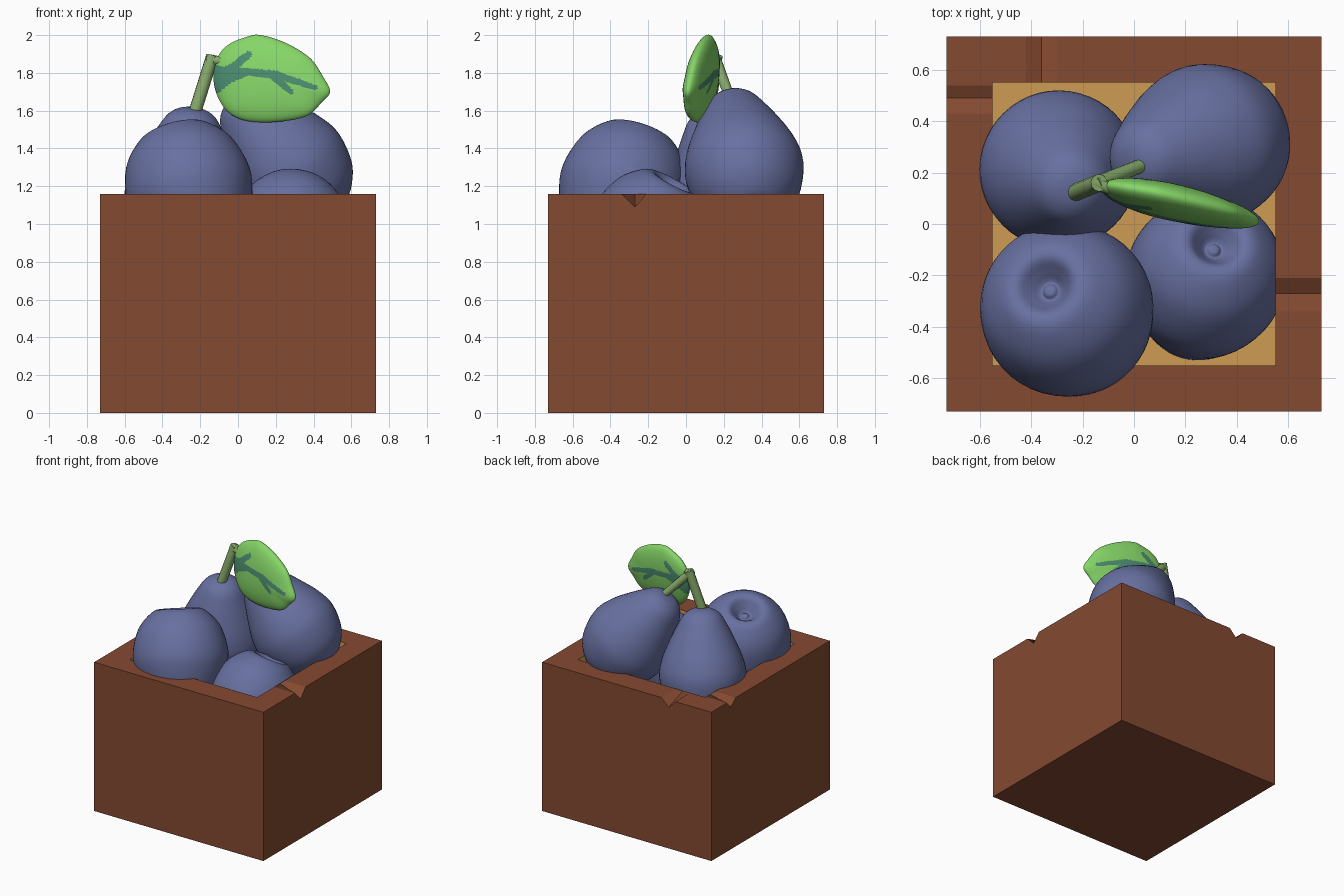
import bpy, bmesh, math
from mathutils import Vector, Matrix

if "Cube" in bpy.data.objects:
    bpy.data.objects.remove(bpy.data.objects["Cube"])


def material(name, rgb):
    m = bpy.data.materials.new(name)
    m.diffuse_color = (*rgb, 1)
    m.use_nodes = True
    m.node_tree.nodes["Principled BSDF"].inputs["Base Color"].default_value = m.diffuse_color
    return m


BROWN = material("brown wood", (0.231, 0.067, 0.030))
TAN = material("tan lining", (0.617, 0.332, 0.089))
BLUE = material("blue fruit", (0.138, 0.162, 0.352))
GREEN = material("leaf green", (0.238, 0.672, 0.138))
VEIN = material("vein teal", (0.072, 0.262, 0.162))
STEM = material("stem green", (0.238, 0.392, 0.144))


def finish(bm, name, mats, smooth=True):
    bmesh.ops.remove_doubles(bm, verts=bm.verts, dist=1e-5)
    bmesh.ops.recalc_face_normals(bm, faces=bm.faces)
    me = bpy.data.meshes.new(name)
    bm.to_mesh(me)
    bm.free()
    for m in mats:
        me.materials.append(m)
    for p in me.polygons:
        p.use_smooth = smooth
    ob = bpy.data.objects.new(name, me)
    bpy.context.collection.objects.link(ob)
    return ob


def spline(pts, n, closed=False):
    """Catmull-Rom curve through 2D points."""
    k = len(pts)
    get = (lambda i: Vector(pts[i % k])) if closed else (lambda i: Vector(pts[min(max(i, 0), k - 1)]))
    out = []
    for i in range(k if closed else k - 1):
        a, b, c, d = get(i - 1), get(i), get(i + 1), get(i + 2)
        for j in range(n):
            t = j / n
            out.append(0.5 * (2 * b + (c - a) * t + (2 * a - 5 * b + 4 * c - d) * t * t
                              + (3 * b - a - 3 * c + d) * t ** 3))
    if not closed:
        out.append(get(k - 1))
    return out


def bridge(bm, r0, r1, mat=0):
    for i in range(len(r0)):
        j = (i + 1) % len(r0)
        vs = list(dict.fromkeys((r0[i], r0[j], r1[j], r1[i])))
        bm.faces.new(vs).material_index = mat


# Crate: square block with a lined opening and three nicks in the rim
W, I, H, FLOOR = 0.73, 0.55, 1.16, 0.80
rim = [(-W, -W, H), (W, -W, H), (W, -0.34, H), (W, -0.27, 1.09), (W, -0.21, H), (W, W, H),
       (-0.30, W, H), (-0.36, W, 1.10), (-0.42, W, H), (-W, W, H),
       (-W, 0.54, H), (-W, 0.49, 1.11), (-W, 0.43, H)]
clamp = lambda v: max(-I, min(I, v))
bm = bmesh.new()
outer = [bm.verts.new(p) for p in rim]
base = [bm.verts.new((x, y, 0)) for x, y, z in rim]
inner = [bm.verts.new((clamp(x), clamp(y), H)) for x, y, z in rim]
floor = [bm.verts.new((clamp(x), clamp(y), FLOOR)) for x, y, z in rim]
bridge(bm, base, outer)
bridge(bm, outer, inner)
bridge(bm, inner, floor, 1)
bm.faces.new(base)
bm.faces.new(floor).material_index = 1
finish(bm, "crate", [BROWN, TAN], smooth=False)

# Pear-like fruits: one lathe profile, (radius, height) in bulb radii, neck upwards
PROFILE = spline([(0, -0.72), (0.06, -0.71), (0.10, -0.67), (0.15, -0.70), (0.22, -0.78),
                  (0.36, -0.91), (0.57, -0.85), (0.86, -0.52), (1, 0), (0.93, 0.42),
                  (0.75, 0.85), (0.59, 1.17), (0.42, 1.45), (0.22, 1.58), (0, 1.61)], 4)


def fruit(name, centre, axis, size, seg=48):
    bm = bmesh.new()
    rings = [[bm.verts.new((max(r, 0) * math.cos(a), max(r, 0) * math.sin(a), z))
              for a in (2 * math.pi * k / seg for k in range(seg))] for r, z in PROFILE]
    for a, b in zip(rings, rings[1:]):
        bridge(bm, a, b)
    rot = Vector(axis).to_track_quat('Z', 'Y').to_matrix().to_4x4()
    bm.transform(Matrix.Translation(centre) @ rot @ Matrix.Scale(size, 4))
    finish(bm, name, [BLUE])


fruit("fruit_back_left", (-0.295, 0.215, 1.13), (0.06, -0.08, 0.48), 0.308)
fruit("fruit_back_right", (0.29, 0.31, 1.28), (-0.30, -0.07, 0.38), 0.315)
fruit("fruit_front_left", (-0.265, -0.33, 1.21), (0.08, -0.09, -0.28), 0.338)
fruit("fruit_front_right", (0.28, -0.20, 0.975), (-0.14, -0.46, -0.87), 0.31)


# Stems: two tapered twigs meeting below the leaf
def twig(name, a, b, ra, rb):
    a, b = Vector(a), Vector(b)
    bm = bmesh.new()
    bmesh.ops.create_cone(bm, cap_ends=True, segments=12, radius1=ra, radius2=rb, depth=(b - a).length)
    rot = (b - a).to_track_quat('Z', 'Y').to_matrix().to_4x4()
    bm.transform(Matrix.Translation((a + b) / 2) @ rot)
    ob = finish(bm, name, [STEM])
    bpy.context.view_layer.objects.active = ob
    ob.select_set(True)
    bpy.ops.object.shade_smooth_by_angle(angle=math.radians(40))
    ob.select_set(False)


twig("stem_left", (-0.235, 0.12, 1.57), (-0.135, 0.16, 1.89), 0.034, 0.034)
twig("stem_right", (0.06, 0.24, 1.65), (-0.15, 0.155, 1.875), 0.026, 0.030)
twig("leaf_stalk", (-0.16, 0.16, 1.87), (-0.06, 0.13, 1.86), 0.03, 0.02)

# Leaf: puffy lens built from shrinking copies of its front outline
OUTLINE = spline([(-0.13, 1.78), (-0.11, 1.88), (-0.05, 1.95), (0.05, 1.992), (0.12, 2.0),
                  (0.25, 1.96), (0.38, 1.88), (0.45, 1.78), (0.487, 1.70), (0.44, 1.64),
                  (0.36, 1.57), (0.2, 1.54), (0.05, 1.545), (-0.05, 1.59), (-0.11, 1.68)], 8, True)
MID = Vector((0.15, 1.77))
# Vein strokes: start, end, start half-width, end half-width
VEINS = [((-0.13, 1.77), (-0.05, 1.79), 0.085, 0.045), ((-0.05, 1.79), (0.05, 1.805), 0.045, 0.02),
         ((0.05, 1.805), (0.20, 1.79), 0.02, 0.022), ((0.20, 1.79), (0.41, 1.722), 0.022, 0.013),
         ((-0.05, 1.81), (0.06, 1.90), 0.025, 0.017), ((0.19, 1.78), (0.28, 1.70), 0.022, 0.014)]


def on_vein(p):
    for a, b, ra, rb in VEINS:
        a, d = Vector(a), Vector(b) - Vector(a)
        t = max(0, min(1, (p - a).dot(d) / d.length_squared))
        if (p - a - d * t).length < ra + (rb - ra) * t:
            return True
    return False


bm = bmesh.new()
N = 40
rings = []
for k in range(2 * N + 1):
    ang = math.pi * k / (2 * N)
    s, puff = math.sin(ang), -0.07 * math.cos(ang)
    ring = []
    for p in OUTLINE:
        x, z = MID + (p - MID) * s
        ring.append(bm.verts.new((x, 0.085 - 0.2 * (x - 0.15) + 0.1 * (z - 1.77) + puff, z)))
    rings.append(ring)
for a, b in zip(rings, rings[1:]):
    bridge(bm, a, b)
for f in bm.faces:
    c = f.calc_center_median()
    f.material_index = int(on_vein(Vector((c.x, c.z))))
finish(bm, "leaf", [GREEN, VEIN])
